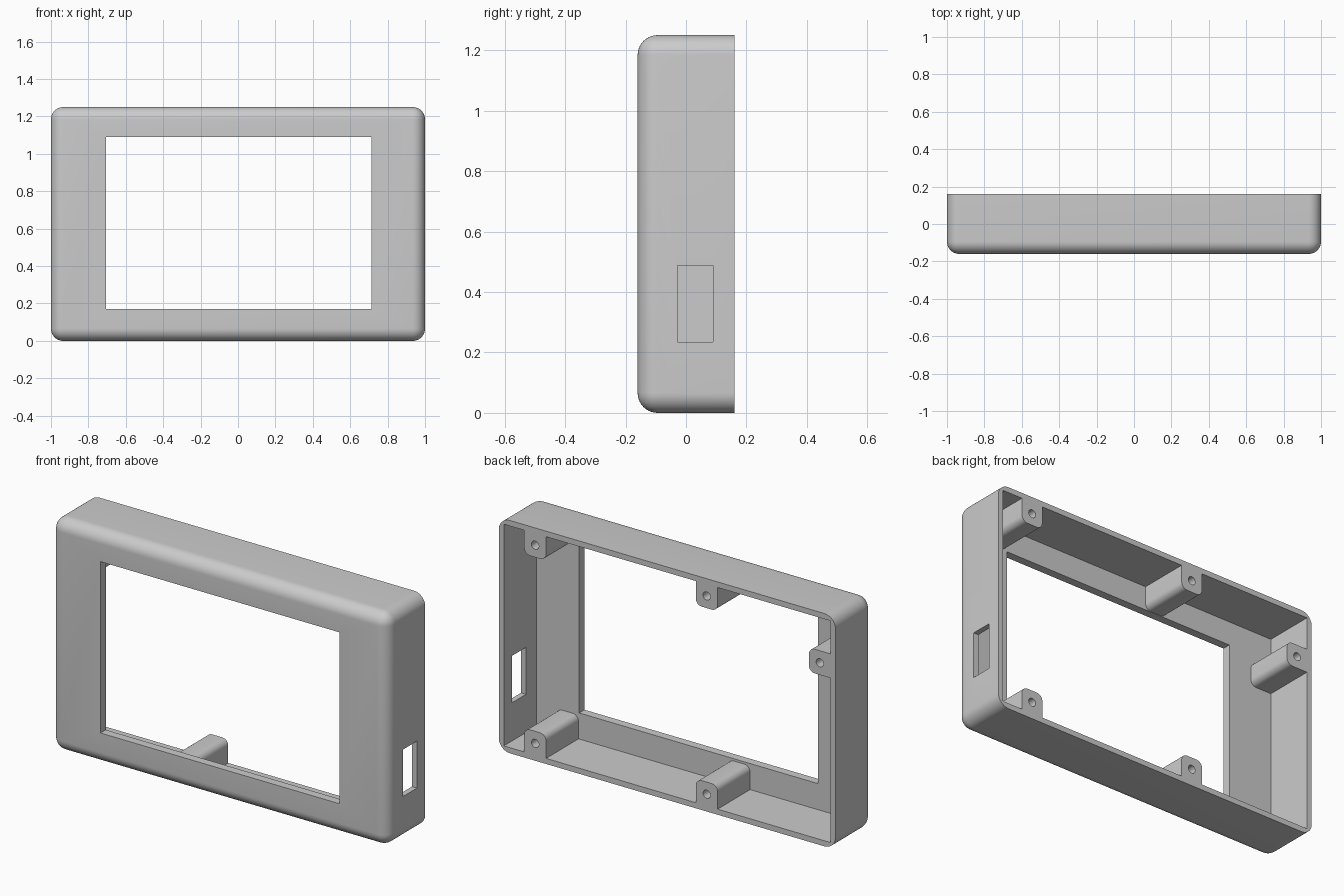
import bpy, bmesh
from mathutils import Vector, Matrix

cube = bpy.data.objects.get("Cube")
if cube:
    bpy.data.objects.remove(cube, do_unlink=True)

WIDTH, DEPTH, HEIGHT = 2.0, 0.32, 1.25
BACK = DEPTH / 2
WALL, PANEL, ROUND = 0.03, 0.045, 0.066
PANEL_BACK = -BACK + PANEL
BOSS = 0.065            # half width of a screw boss
HOLE_INSET = 0.093      # hole centre to outer wall face

grey = bpy.data.materials.new("casing_grey")
grey.use_nodes = True
colour = (0.6, 0.6, 0.6, 1)
grey.diffuse_color = colour
grey.node_tree.nodes["Principled BSDF"].inputs["Base Color"].default_value = colour


def finish(name, bm):
    bmesh.ops.recalc_face_normals(bm, faces=bm.faces)
    mesh = bpy.data.meshes.new(name)
    bm.to_mesh(mesh)
    bm.free()
    mesh.materials.append(grey)
    obj = bpy.data.objects.new(name, mesh)
    bpy.context.collection.objects.link(obj)
    return obj


def box(name, low, high, radius=0, segments=8, rounded=None):
    """Box between two corners; rounded(a, b) picks the edges to round."""
    low, high = Vector(low), Vector(high)
    bm = bmesh.new()
    bmesh.ops.create_cube(bm, size=1)
    bmesh.ops.scale(bm, vec=high - low, verts=bm.verts)
    bmesh.ops.translate(bm, vec=(low + high) / 2, verts=bm.verts)
    if rounded:
        edges = [e for e in bm.edges if rounded(e.verts[0].co, e.verts[1].co)]
        bmesh.ops.bevel(bm, geom=edges, offset=radius, offset_type='OFFSET',
                        segments=segments, profile=0.5, affect='EDGES')
    return finish(name, bm)


def combine(target, tool, operation):
    mod = target.modifiers.new(tool.name, 'BOOLEAN')
    mod.operation, mod.solver, mod.object = operation, 'EXACT', tool
    bpy.context.view_layer.objects.active = target
    bpy.ops.object.modifier_apply(modifier=mod.name)
    bpy.data.objects.remove(tool, do_unlink=True)


# Outer casing: every edge rounded except the rim at the back
casing = box("casing", (-WIDTH / 2, -BACK, 0), (WIDTH / 2, BACK, HEIGHT), ROUND, 10,
             lambda a, b: min(a.y, b.y) < 0)

# Hollow interior, screen window and side port
combine(casing, box("interior", (-WIDTH / 2 + WALL, PANEL_BACK, WALL),
                    (WIDTH / 2 - WALL, 0.5, HEIGHT - WALL)), 'DIFFERENCE')
combine(casing, box("screen_window", (-0.705, -0.5, 0.17), (0.715, 0, 1.09)), 'DIFFERENCE')
combine(casing, box("side_port", (0.9, -0.028, 0.235), (1.1, 0.09, 0.487)), 'DIFFERENCE')


def add_boss(x, z, toward):
    """Screw boss around a hole; toward is the (x, z) direction of its wall."""
    wall = Vector((toward[0], 0, toward[1]))
    centre = Vector((x, 0, z))
    reach = HOLE_INSET - WALL / 2
    side = Vector((abs(wall.z), 0, abs(wall.x))) * BOSS
    ends = (centre - wall * BOSS, centre + wall * reach)
    low = Vector([min(e[i] for e in ends) for i in range(3)]) - side
    high = Vector([max(e[i] for e in ends) for i in range(3)]) + side
    low.y, high.y = PANEL_BACK - 0.01, BACK

    def free_edge(a, b):
        return abs(a.y - b.y) > 0.1 and (a - centre).dot(wall) < 0

    combine(casing, box("boss", low, high, 0.035, 6, free_edge), 'UNION')

    bm = bmesh.new()
    spot = Matrix.Translation((x, BACK, z)) @ Matrix.Rotation(1.5708, 4, 'X')
    bmesh.ops.create_cone(bm, cap_ends=True, segments=24, radius1=0.022,
                          radius2=0.022, depth=0.4, matrix=spot)
    combine(casing, finish("screw_hole", bm), 'DIFFERENCE')


# Two bosses below, two above, one on the right wall
for x in (0.784, -0.235):
    add_boss(x, HOLE_INSET, (0, -1))
    add_boss(x, HEIGHT - HOLE_INSET, (0, 1))
add_boss(-WIDTH / 2 + HOLE_INSET, 0.978, (-1, 0))

# Smooth the rounds, keep the cut edges sharp
bpy.ops.object.select_all(action='DESELECT')
casing.select_set(True)
bpy.context.view_layer.objects.active = casing
bpy.ops.object.shade_smooth_by_angle(angle=0.5)
